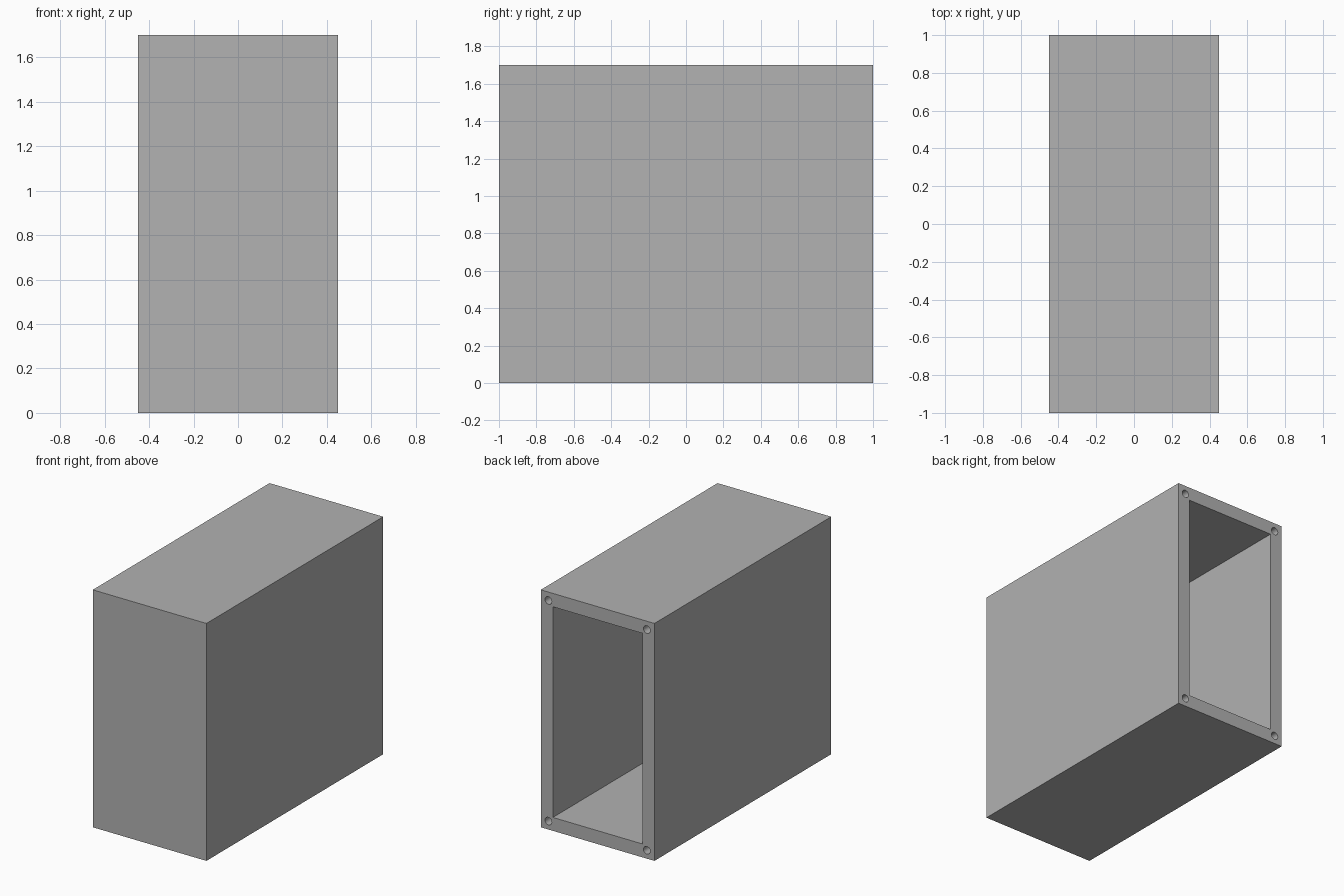
import bpy
import math

cube = bpy.data.objects.get("Cube")
if cube:
    bpy.data.objects.remove(cube, do_unlink=True)

WIDTH, DEPTH, HEIGHT = 0.9, 2.0, 1.7
WALL = 0.096
HOLE_INSET, HOLE_RADIUS, HOLE_DEPTH = 0.06, 0.027, 0.2

grey = bpy.data.materials.new("plain grey")
grey.use_nodes = True
colour = (0.445, 0.445, 0.445, 1)
grey.diffuse_color = colour
grey.node_tree.nodes["Principled BSDF"].inputs["Base Color"].default_value = colour


def box(name, size, centre):
    bpy.ops.mesh.primitive_cube_add(size=1, location=centre)
    obj = bpy.context.object
    obj.name = name
    obj.scale = size
    bpy.ops.object.transform_apply(location=False, rotation=False, scale=True)
    obj.data.materials.append(grey)
    return obj


def cut(target, cutter):
    mod = target.modifiers.new("cut", "BOOLEAN")
    mod.operation = "DIFFERENCE"
    mod.solver = "EXACT"
    mod.object = cutter
    bpy.context.view_layer.objects.active = target
    bpy.ops.object.modifier_apply(modifier=mod.name)
    bpy.data.objects.remove(cutter, do_unlink=True)


# Outer housing
housing = box("housing", (WIDTH, DEPTH, HEIGHT), (0, 0, HEIGHT / 2))

# Cavity, open at the back
cavity = box("cavity_cutter", (WIDTH - 2 * WALL, DEPTH, HEIGHT - 2 * WALL),
             (0, WALL, HEIGHT / 2))
cut(housing, cavity)

# Blind screw holes in the corners of the back rim
for side in (-1, 1):
    for level in (-1, 1):
        bpy.ops.mesh.primitive_cylinder_add(
            vertices=32, radius=HOLE_RADIUS, depth=2 * HOLE_DEPTH,
            location=(side * (WIDTH / 2 - HOLE_INSET), DEPTH / 2,
                      HEIGHT / 2 + level * (HEIGHT / 2 - HOLE_INSET)),
            rotation=(math.pi / 2, 0, 0))
        hole = bpy.context.object
        hole.name = "screw_hole_cutter"
        hole.data.materials.append(grey)
        cut(housing, hole)

# Smooth hole walls, crisp box edges
bpy.ops.object.select_all(action="DESELECT")
housing.select_set(True)
bpy.context.view_layer.objects.active = housing
bpy.ops.object.shade_smooth_by_angle(angle=math.radians(30))
